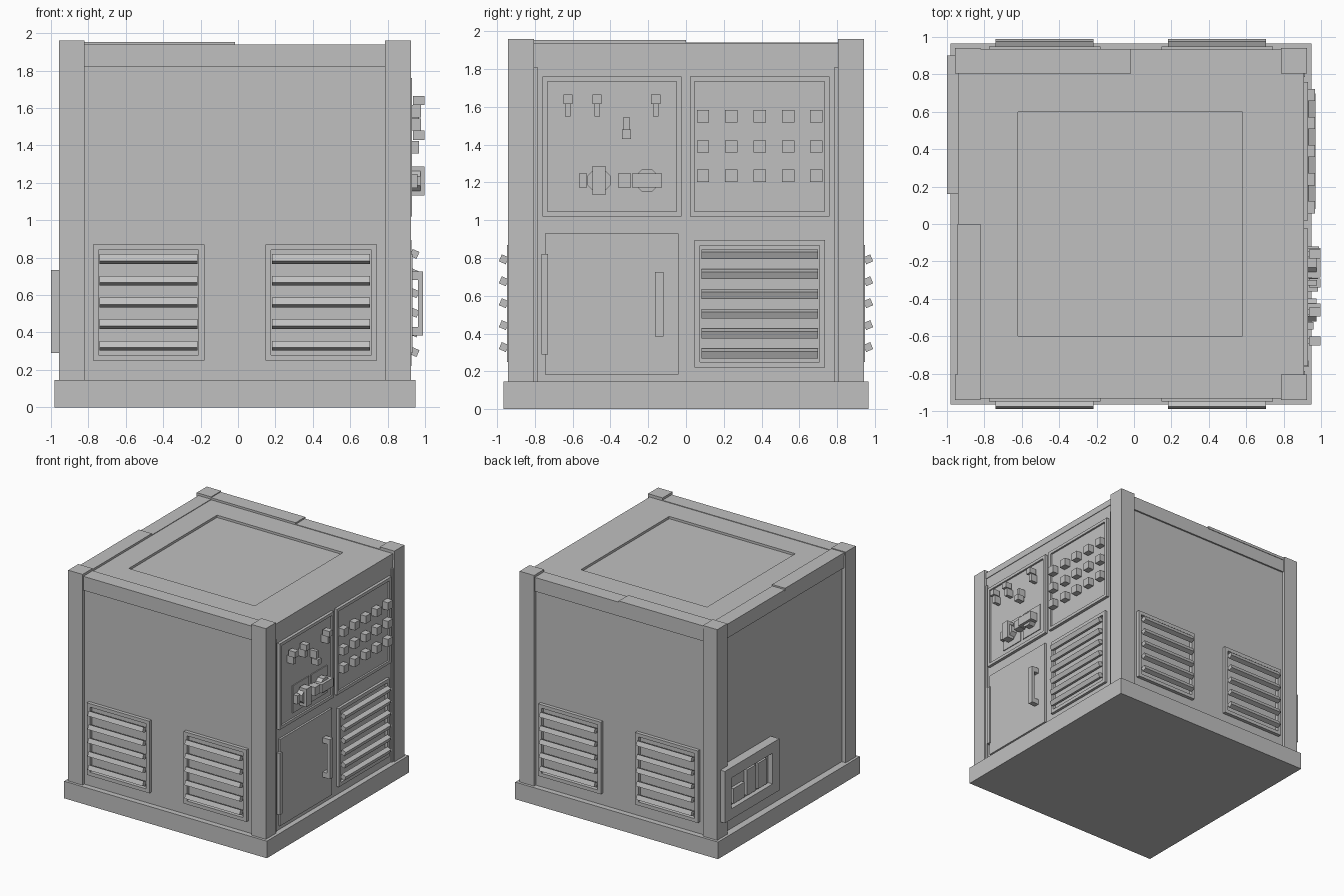
import bpy, bmesh, math
from mathutils import Matrix

if "Cube" in bpy.data.objects:
    bpy.data.objects.remove(bpy.data.objects["Cube"])

grey = bpy.data.materials.new("plain grey")
grey.diffuse_color = (0.53, 0.53, 0.53, 1)
grey.use_nodes = True
grey.node_tree.nodes["Principled BSDF"].inputs["Base Color"].default_value = grey.diffuse_color


def add_box(bm, lo, hi, tilt=0.0):
    """Box from corner to corner, optionally tilted about its x axis."""
    c = [(a + b) / 2 for a, b in zip(lo, hi)]
    s = [b - a for a, b in zip(lo, hi)]
    m = Matrix.Translation(c) @ Matrix.Rotation(tilt, 4, 'X') @ Matrix.Diagonal((*s, 1))
    bmesh.ops.create_cube(bm, size=1, matrix=m)


def finish(name, bm, turn=0.0):
    bm.transform(Matrix.Rotation(math.radians(turn), 4, 'Z'))
    me = bpy.data.meshes.new(name)
    bm.to_mesh(me)
    bm.free()
    me.materials.append(grey)
    ob = bpy.data.objects.new(name, me)
    bpy.context.collection.objects.link(ob)
    return ob


def boxes(name, items, turn=0.0):
    bm = bmesh.new()
    for lo, hi in items:
        add_box(bm, lo, hi)
    return finish(name, bm, turn)


def ring(u0, u1, z0, z1, t, y0, y1):
    """Rectangular frame in the xz plane as four bars."""
    return [((u0, y0, z0), (u0 + t, y1, z1)), ((u1 - t, y0, z0), (u1, y1, z1)),
            ((u0 + t, y0, z0), (u1 - t, y1, z0 + t)), ((u0 + t, y0, z1 - t), (u1 - t, y1, z1))]


def vent(name, u0, u1, z0, z1, wall, front, slats, tilt, turn):
    """Framed louvre whose outward direction is -y before turning."""
    bm = bmesh.new()
    for lo, hi in ring(u0, u1, z0, z1, 0.03, -front, -wall + 0.02):
        add_box(bm, lo, hi)
    for z in slats:
        add_box(bm, (u0 + 0.036, -front - 0.036, z - 0.02),
                (u1 - 0.036, -front + 0.004, z + 0.02), math.radians(tilt))
    finish(name, bm, turn)


# Base and cabinet body
boxes("base", [((-0.98, -0.965, 0), (0.95, 0.965, 0.147))])
boxes("cabinet_body", [((-0.92, -0.918, 0.1), (0.905, 0.918, 1.915))])

# Corner posts
for xn, x0, x1 in (("left", -0.957, -0.82), ("right", 0.787, 0.925)):
    for yn, y0, y1 in (("front", -0.942, -0.805), ("back", 0.805, 0.942)):
        boxes(f"{yn}_{xn}_post", [((x0, y0, 0.1), (x1, y1, 1.96))])

# Top beams, with the thin raised halves on the back and left
for n, y0, y1 in (("front", -0.932, -0.805), ("back", 0.805, 0.932)):
    boxes(n + "_beam", [((-0.82, y0, 1.82), (0.787, y1, 1.94))])
boxes("left_beam", [((-0.94, -0.805, 1.82), (-0.82, 0.805, 1.94))])
boxes("beam_cover_strips", [((-0.82, 0.805, 1.93), (-0.015, 0.936, 1.953)),
                            ((-0.944, -0.805, 1.93), (-0.82, 0.0, 1.953))])

# Roof with a recessed rectangle
boxes("roof", [((-0.82, -0.805, 1.88), (-0.62, 0.805, 1.935)),
               ((0.58, -0.805, 1.88), (0.91, 0.805, 1.935)),
               ((-0.62, -0.805, 1.88), (0.58, -0.6, 1.935)),
               ((-0.62, 0.6, 1.88), (0.58, 0.805, 1.935))])

# Front and back vents
rows = [0.793 - 0.116 * i for i in range(5)]
for n, turn, s in (("front", 0, 1), ("back", 180, -1)):
    for side, c in (("left", -0.478), ("right", 0.445)):
        vent(f"{n}_{side}_vent", s * c - 0.298, s * c + 0.298, 0.25, 0.87,
             0.918, 0.948, rows, -23, turn)

# Right side: local x becomes y and local -y becomes x after a quarter turn
R = 90
vent("right_side_vent", 0.045, 0.735, 0.22, 0.895, 0.905, 0.928,
     [0.82 - 0.105 * i for i in range(6)], 23, R)
boxes("right_side_edge_strips", [((-0.805, -0.915, 0.147), (-0.785, -0.89, 1.81)),
                                 ((0.785, -0.915, 0.147), (0.805, -0.89, 1.81))], R)
boxes("switch_panel", ring(-0.76, -0.025, 1.02, 1.76, 0.026, -0.93, -0.89)
      + [((-0.74, -0.915, 1.03), (-0.04, -0.89, 1.75))], R)
boxes("button_panel", ring(0.02, 0.76, 1.02, 1.76, 0.026, -0.93, -0.89)
      + [((0.03, -0.915, 1.03), (0.75, -0.89, 1.75))], R)

# Button grid
boxes("buttons", [((0.09 + 0.15 * i - 0.033, -0.968, z - 0.033),
                   (0.09 + 0.15 * i + 0.033, -0.9, z + 0.033))
                  for i in range(5) for z in (1.55, 1.39, 1.235)], R)

# Toggle switches, one of them flipped down
toggles = []
for u, d in ((-0.625, 1), (-0.47, 1), (-0.315, -1), (-0.16, 1)):
    m = 1.55 if d > 0 else 1.545
    za, zb, zc = m, m + d * 0.065, m + d * 0.115
    toggles += [((u - 0.015, -0.978, min(za, zb)), (u + 0.015, -0.9, max(za, zb))),
                ((u - 0.024, -0.998, min(zb, zc)), (u + 0.024, -0.935, max(zb, zc)))]
boxes("toggle_switches", toggles, R)

# Rotary knobs on thin plates
boxes("knob_plates", [((-0.57, -0.922, 1.09), (-0.35, -0.9, 1.325)),
                      ((-0.32, -0.922, 1.09), (-0.10, -0.9, 1.325))], R)
for n, u, w, h in (("left", -0.46, 0.034, 0.077), ("right", -0.207, 0.079, 0.037)):
    bm = bmesh.new()
    bmesh.ops.create_cone(bm, cap_ends=True, segments=8, radius1=0.066, radius2=0.066, depth=0.065,
                          matrix=Matrix.Translation((u, -0.942, 1.21))
                          @ Matrix.Rotation(math.pi / 2, 4, 'X')
                          @ Matrix.Rotation(math.pi / 8, 4, 'Z'))
    add_box(bm, (u - w, -0.998, 1.21 - h), (u + w, -0.93, 1.21 + h))
    finish(n + "_knob", bm, R)
boxes("knob_side_blocks", [((-0.565, -0.96, 1.173), (-0.525, -0.9, 1.247)),
                           ((-0.36, -0.985, 1.173), (-0.29, -0.9, 1.247))], R)

# Door with hinge and handle
boxes("door", [((-0.745, -0.922, 0.185), (-0.04, -0.89, 0.93))], R)
boxes("door_hinge", [((-0.765, -0.934, 0.29), (-0.73, -0.9, 0.82))], R)
boxes("door_handle", [((-0.165, -0.99, 0.385), (-0.12, -0.962, 0.725)),
                      ((-0.165, -0.962, 0.385), (-0.12, -0.9, 0.43)),
                      ((-0.165, -0.962, 0.68), (-0.12, -0.9, 0.725))], R)

# Left side connector box: local x is -y after the turn
L = -90
boxes("connector_frame", ring(-0.9, -0.16, 0.29, 0.735, 0.09, -1.0, -0.9)
      + [((-0.82, -0.957, 0.36), (-0.24, -0.9, 0.66))], L)
boxes("connector_blocks", [((-0.76, -0.985, 0.40), (-0.61, -0.94, 0.53)),
                           ((-0.575, -0.985, 0.40), (-0.455, -0.94, 0.62)),
                           ((-0.425, -0.985, 0.40), (-0.31, -0.94, 0.62))], L)
